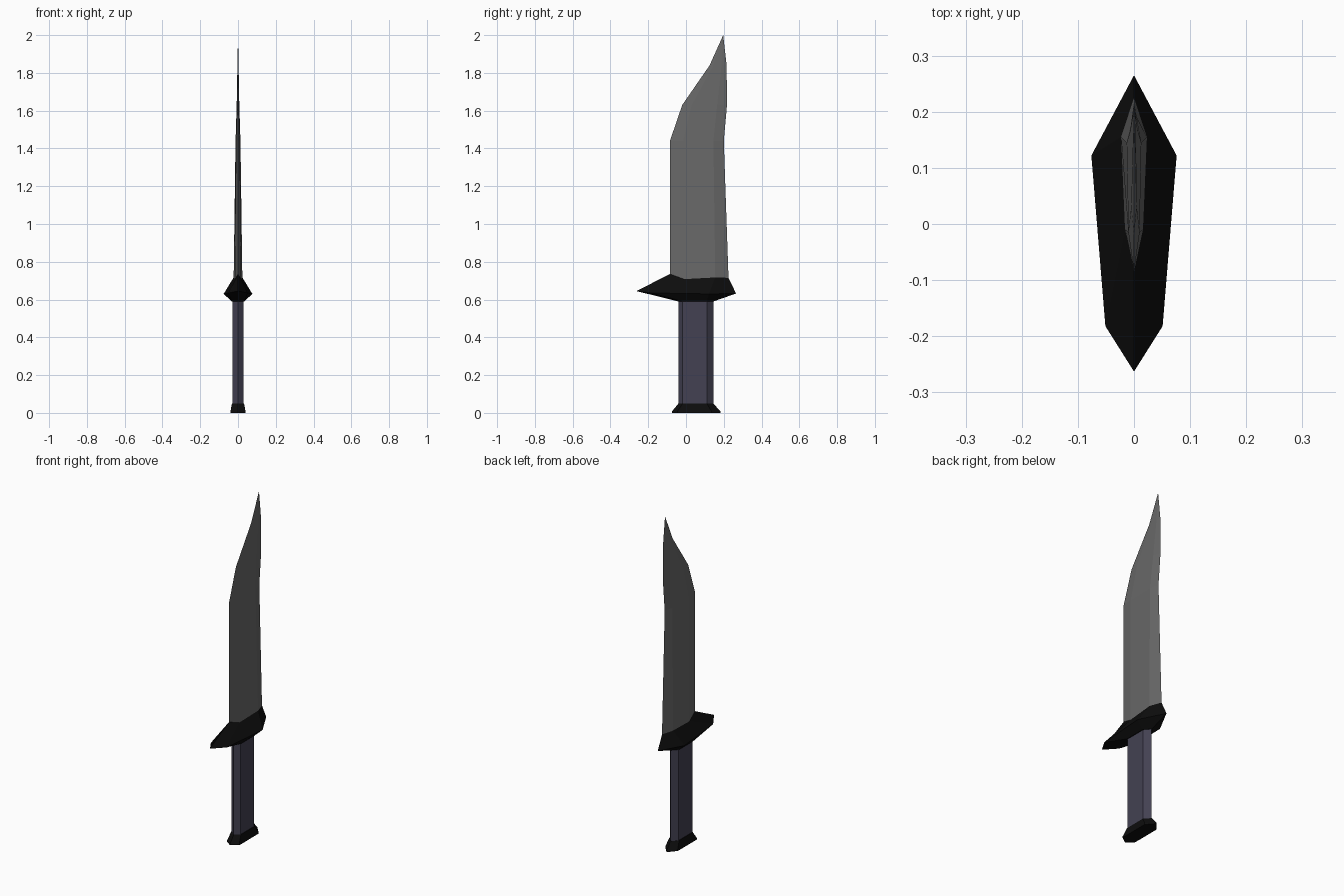
import bpy
import bmesh

cube = bpy.data.objects.get("Cube")
if cube:
    bpy.data.objects.remove(cube, do_unlink=True)


def material(name, rgb):
    mat = bpy.data.materials.new(name)
    mat.use_nodes = True
    mat.diffuse_color = (*rgb, 1)
    mat.node_tree.nodes["Principled BSDF"].inputs["Base Color"].default_value = (*rgb, 1)
    return mat


def section(ys, widths, zs):
    """Six-sided ring: front point, front shoulders, back shoulders, back point."""
    (y0, y1, y2, y3), (w1, w2) = ys, widths
    z0, z1, z2, z3 = zs if isinstance(zs, tuple) else (zs,) * 4
    return [(0, y0, z0), (w1, y1, z1), (w2, y2, z2),
            (0, y3, z3), (-w2, y2, z2), (-w1, y1, z1)]


def loft(name, sections, mat, tip=None):
    """Skin a stack of rings, ending in a cap or a sharp tip."""
    bm = bmesh.new()
    rings = [[bm.verts.new(p) for p in ring] for ring in sections]
    for low, high in zip(rings, rings[1:]):
        for i in range(6):
            j = (i + 1) % 6
            bm.faces.new((low[i], low[j], high[j], high[i]))
    bm.faces.new(rings[0][::-1])
    if tip:
        apex = bm.verts.new(tip)
        for i in range(6):
            bm.faces.new((rings[-1][i], rings[-1][(i + 1) % 6], apex))
    else:
        bm.faces.new(rings[-1])
    bmesh.ops.recalc_face_normals(bm, faces=bm.faces)
    mesh = bpy.data.meshes.new(name)
    bm.to_mesh(mesh)
    bm.free()
    mesh.materials.append(mat)
    obj = bpy.data.objects.new(name, mesh)
    bpy.context.collection.objects.link(obj)
    return obj


steel = material("grey steel", (0.14, 0.14, 0.14))
black = material("black fittings", (0.004, 0.004, 0.004))
grip = material("slate grip", (0.056, 0.053, 0.085))

# Shared outlines where parts meet
grip_ys, grip_widths = (-0.04, -0.018, 0.11, 0.145), (0.029, 0.029)
root_ys, root_widths = (-0.085, -0.01, 0.155, 0.225), (0.016, 0.023)
root_zs = (0.735, 0.708, 0.717, 0.715)

# Flared pommel
loft("pommel", [
    section((-0.075, -0.045, 0.135, 0.183), (0.041, 0.041), 0),
    section((-0.074, -0.045, 0.135, 0.182), (0.04, 0.04), 0.008),
    section(grip_ys, (0.032, 0.032), 0.05),
], black)

# Handle
loft("handle", [section(grip_ys, grip_widths, z) for z in (0.045, 0.595)], grip)

# Guard, longest toward the cutting edge
loft("guard", [
    section(grip_ys, (0.033, 0.033), 0.59),
    section((-0.263, -0.182, 0.122, 0.265), (0.051, 0.076), (0.645, 0.635, 0.63, 0.632)),
    section(root_ys, root_widths, root_zs),
], black)

# Blade, thinning and sweeping back to the tip
loft("blade", [
    section(root_ys, root_widths, root_zs),
    section((-0.085, -0.015, 0.145, 0.2), (0.01, 0.013), 1.44),
    section((-0.02, 0.03, 0.165, 0.217), (0.005, 0.007), 1.63),
    section((0.125, 0.145, 0.188, 0.215), (0.002, 0.003), 1.84),
], steel, tip=(0, 0.197, 2.0))
